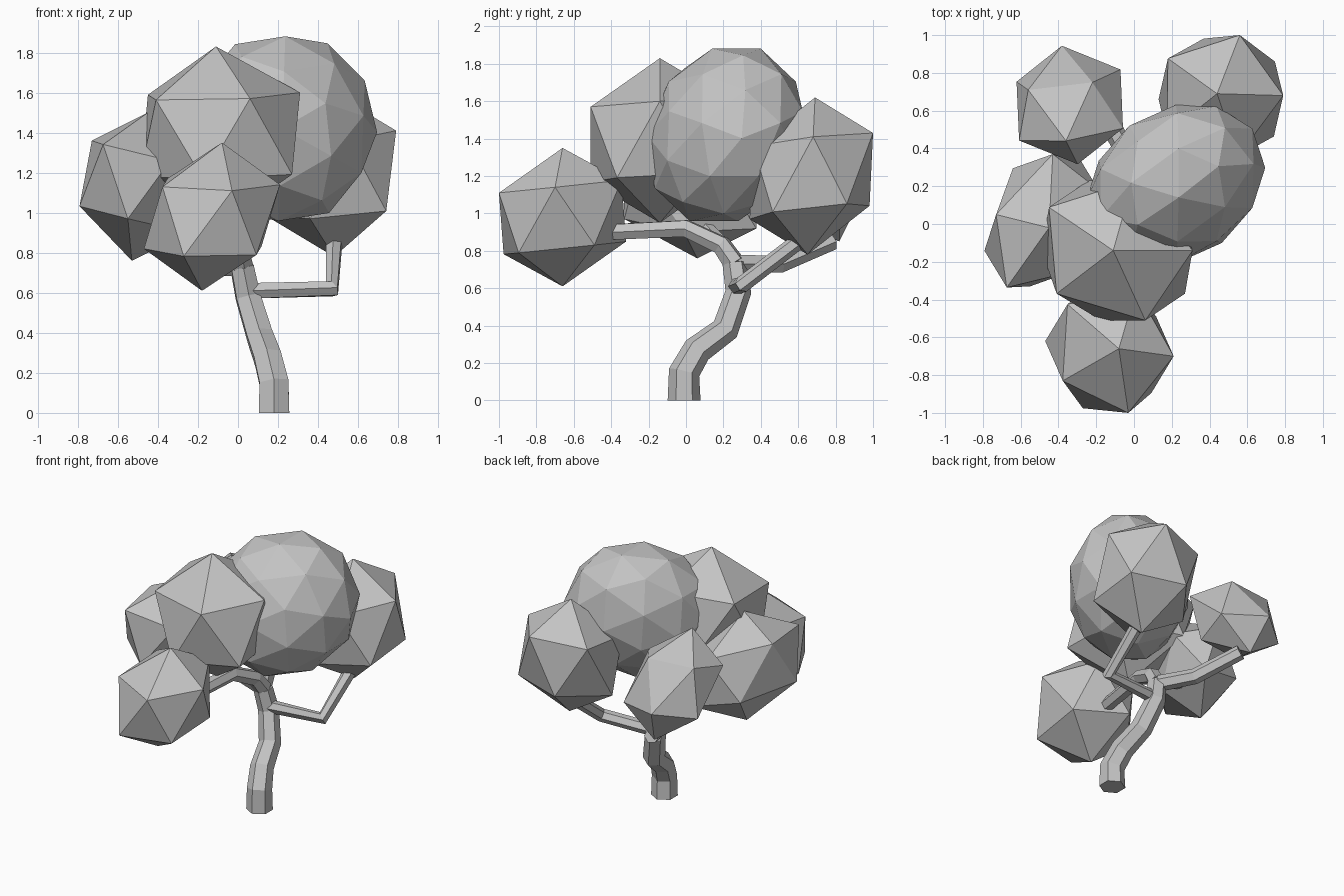
import bpy
import bmesh
from math import pi
from mathutils import Vector, Matrix

cube = bpy.data.objects.get("Cube")
if cube:
    bpy.data.objects.remove(cube, do_unlink=True)

grey = bpy.data.materials.new("plain_grey")
grey.use_nodes = True
COLOUR = (0.55, 0.55, 0.55, 1)
grey.diffuse_color = COLOUR
grey.node_tree.nodes["Principled BSDF"].inputs["Base Color"].default_value = COLOUR


def add_object(name, mesh):
    obj = bpy.data.objects.new(name, mesh)
    bpy.context.scene.collection.objects.link(obj)
    mesh.materials.clear()
    mesh.materials.append(grey)
    for poly in mesh.polygons:
        poly.use_smooth = False
    return obj


def clump(name, centre, *corners):
    """Skewed icosahedron set by its centre and the three corners of one face."""
    c = Vector(centre)
    a, b, d = (Vector(p) - c for p in corners)
    g = (5 ** 0.5 - 1) / 2
    half = [a, b, d, (a + b) * g - d, (b + d) * g - a, (a + d) * g - b]
    bm = bmesh.new()
    for v in half:
        bm.verts.new(c + v)
        bm.verts.new(c - v)
    bmesh.ops.convex_hull(bm, input=bm.verts[:])
    bmesh.ops.recalc_face_normals(bm, faces=bm.faces[:])
    mesh = bpy.data.meshes.new(name)
    bm.to_mesh(mesh)
    bm.free()
    return add_object(name, mesh)


def limb(name, path, start, end, tilt=0):
    """Six-sided tapering tube along a path."""
    curve = bpy.data.curves.new(name + "_path", "CURVE")
    curve.dimensions = "3D"
    curve.bevel_depth = 1
    curve.bevel_resolution = 1
    curve.use_fill_caps = True
    spline = curve.splines.new("POLY")
    spline.points.add(len(path) - 1)
    for i, (point, co) in enumerate(zip(spline.points, path)):
        point.co = (*co, 1)
        point.tilt = tilt
        point.radius = start + (end - start) * i / (len(path) - 1)
    helper = bpy.data.objects.new(name + "_path", curve)
    bpy.context.scene.collection.objects.link(helper)
    graph = bpy.context.evaluated_depsgraph_get()
    mesh = bpy.data.meshes.new_from_object(helper.evaluated_get(graph))
    mesh.name = name
    bpy.data.objects.remove(helper, do_unlink=True)
    return add_object(name, mesh)


# Trunk and branches
fork = (0.02, 0.26, 0.73)
limb("trunk", [(0.18, -0.01, 0), (0.18, -0.01, 0.15), (0.15, 0.06, 0.27),
               (0.11, 0.21, 0.38), (0.05, 0.28, 0.58), fork], 0.088, 0.065, pi / 6)
limb("front_branch", [fork, (0, 0.19, 0.83), (-0.05, 0, 0.92), (-0.1, -0.42, 0.9)],
     0.06, 0.047)
limb("back_left_branch", [(0.06, 0.27, 0.61), (0.47, 0.3, 0.62), (0.48, 0.6, 0.85)],
     0.045, 0.044)
limb("back_right_branch", [fork, (-0.11, 0.5, 0.73), (-0.27, 0.78, 0.85)], 0.055, 0.05)
limb("right_branch", [fork, (-0.15, 0.18, 0.84), (-0.35, 0.08, 0.95)], 0.05, 0.04)

# Leaf clumps
clump("front_clump", (-0.13, -0.66, 0.98),
      (-0.08, -0.66, 1.35), (-0.03, -1, 1.11), (0.21, -0.7, 1.14))
clump("upper_front_clump", (-0.09, -0.14, 1.39),
      (-0.11, -0.14, 1.83), (0.06, -0.51, 1.57), (0.31, -0.14, 1.6))
clump("right_clump", (-0.49, 0.02, 1.13),
      (-0.45, -0.02, 1.5), (-0.73, 0.05, 1.36), (-0.43, 0.37, 1.29))
clump("back_right_clump", (-0.34, 0.63, 1.19),
      (-0.36, 0.44, 1.53), (-0.22, 0.75, 1.39), (-0.56, 0.71, 1.39))
clump("back_left_clump", (0.46, 0.67, 1.2),
      (0.44, 0.69, 1.62), (0.56, 1, 1.43), (0.79, 0.68, 1.41))

# Large rounder crown clump, leaning to the back left
bm = bmesh.new()
lean = Matrix(((0.475, 0, 0, 0.22), (0.09, 0.42, 0.06, 0.21),
               (0, 0, 0.485, 1.42), (0, 0, 0, 1)))
bmesh.ops.create_icosphere(bm, subdivisions=2, radius=1,
                           matrix=lean @ Matrix.Rotation(0.5, 4, "Y"))
crown = bpy.data.meshes.new("crown_clump")
bm.to_mesh(crown)
bm.free()
add_object("crown_clump", crown)
